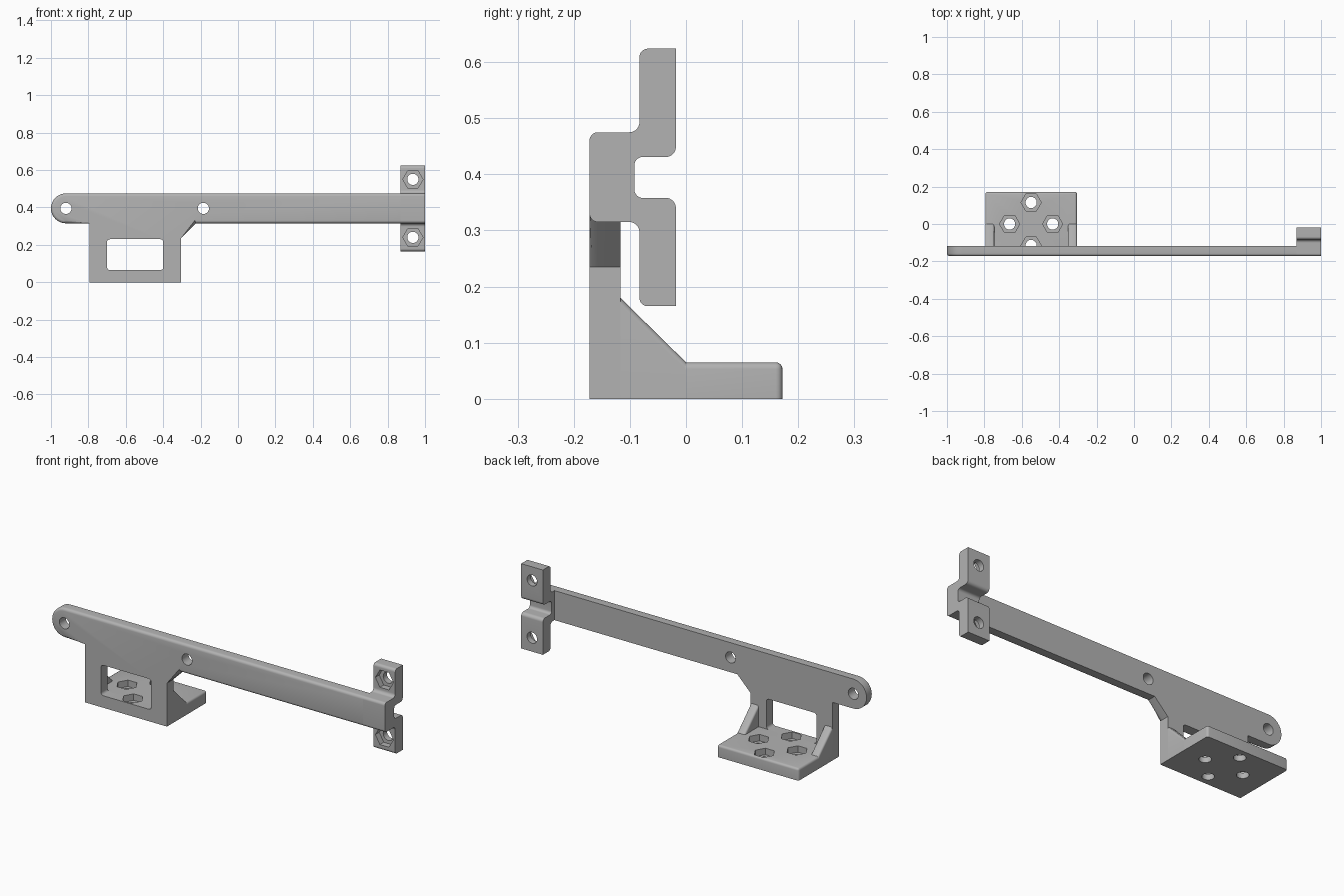
import bpy, bmesh, math
from mathutils import Vector, Matrix

if "Cube" in bpy.data.objects:
    bpy.data.objects.remove(bpy.data.objects["Cube"], do_unlink=True)

GREY = 0.45
FRONT, BACK, WALL = -0.172, 0.172, -0.117
LEFT, RIGHT, BASE = -0.795, -0.305, 0.065
LOW, HIGH, MID = 0.315, 0.475, 0.395

mat = bpy.data.materials.new("plain grey")
mat.use_nodes = True
mat.diffuse_color = (GREY, GREY, GREY, 1)
mat.node_tree.nodes["Principled BSDF"].inputs["Base Color"].default_value = (GREY, GREY, GREY, 1)


def rounded(corners, steps=8):
    """Outline from (a, b, radius) corners, each corner filleted."""
    out = []
    for i, (a, b, r) in enumerate(corners):
        p = Vector((a, b, 0))
        if r == 0:
            out.append(p)
            continue
        prev, nxt = corners[i - 1], corners[(i + 1) % len(corners)]
        u = (Vector((prev[0], prev[1], 0)) - p).normalized()
        v = (Vector((nxt[0], nxt[1], 0)) - p).normalized()
        half = u.angle(v) / 2
        c = p + (u + v).normalized() * r / math.sin(half)
        t = r / math.tan(half)
        s, e = (p + u * t - c).normalized(), (p + v * t - c).normalized()
        out += [c + s.slerp(e, k / steps) * r for k in range(steps + 1)]
    return out


def place(p, axis, t):
    return {"x": (t, p.x, p.y), "y": (p.x, t, p.y), "z": (p.x, p.y, t)}[axis]


def prism(name, corners, axis, lo, hi, soft=None, size=0.01):
    """Extrude an outline along an axis and round the edges chosen by soft."""
    bm = bmesh.new()
    pts = rounded(corners)
    face = bm.faces.new([bm.verts.new(place(p, axis, lo)) for p in pts])
    ext = bmesh.ops.extrude_face_region(bm, geom=[face])
    shift = Vector(place(Vector((0, 0, 0)), axis, hi - lo))
    bmesh.ops.translate(bm, vec=shift,
                        verts=[g for g in ext["geom"] if isinstance(g, bmesh.types.BMVert)])
    bmesh.ops.remove_doubles(bm, verts=bm.verts, dist=1e-4)
    bmesh.ops.recalc_face_normals(bm, faces=bm.faces)
    if soft:
        edges = [e for e in bm.edges if soft(*[v.co for v in e.verts])]
        bmesh.ops.bevel(bm, geom=edges, offset=size, segments=4, profile=0.5, affect="EDGES")
    return finish(name, bm)


def finish(name, bm):
    mesh = bpy.data.meshes.new(name)
    bm.to_mesh(mesh)
    bm.free()
    mesh.materials.append(mat)
    obj = bpy.data.objects.new(name, mesh)
    bpy.context.collection.objects.link(obj)
    return obj


def bore(center, axis, radius, depth, sides=32):
    """Round or six-sided cutter centred on a point."""
    bm = bmesh.new()
    turn = Matrix.Rotation(math.pi / 2, 4, "X") if axis == "y" else Matrix()
    # a six-sided cutter points its corners along x
    spin = Matrix.Rotation(math.pi / 6 if sides == 6 else 0, 4, "Z")
    bmesh.ops.create_cone(bm, cap_ends=True, segments=sides, radius1=radius, radius2=radius,
                          depth=depth, matrix=Matrix.Translation(center) @ turn @ spin)
    bmesh.ops.recalc_face_normals(bm, faces=bm.faces)
    return finish("cutter", bm)


def activate(obj):
    bpy.ops.object.select_all(action="DESELECT")
    obj.select_set(True)
    bpy.context.view_layer.objects.active = obj


def cut(obj, cutters):
    activate(obj)
    for c in cutters:
        mod = obj.modifiers.new("cut", "BOOLEAN")
        mod.operation, mod.solver, mod.object = "DIFFERENCE", "EXACT", c
        bpy.ops.object.modifier_apply(modifier=mod.name)


# Long arm with its rounded end and the hanging back wall
arm = prism("arm_and_wall",
            [(-1, LOW, 0.08), (-1, HIGH, 0.08), (0.87, HIGH, 0), (0.87, LOW, 0),
             (-0.225, LOW, 0), (RIGHT, 0.235, 0), (RIGHT, 0, 0), (LEFT, 0, 0), (LEFT, LOW, 0)],
            "y", FRONT, WALL,
            lambda a, b: a.y < WALL - 0.01 and b.y < WALL - 0.01
            and a.z + b.z > 0.4 and min(a.x, b.x) < 0.86, 0.015)

# Base plate, rounded on its top sides, back edge and back corners
base = prism("base_plate", [(LEFT, WALL, 0), (RIGHT, WALL, 0), (RIGHT, BACK, 0), (LEFT, BACK, 0)],
             "z", 0, BASE,
             lambda a, b: max(a.y, b.y) > 0 and max(a.z, b.z) > 0.01
             and (min(a.z, b.z) > 0.01 or min(a.y, b.y) > 0), 0.012)

# Sloping braces on both sides of the base
braces = [prism(side + "_brace", [(WALL, 0, 0), (WALL, 0.18, 0), (0, BASE, 0), (0, 0, 0)],
                "x", x, x + 0.048,
                lambda a, b: abs(a.x - b.x) < 1e-4 and abs(a.y - b.y) > 0.05
                and abs(a.z - b.z) > 0.05)
          for side, x in (("right", LEFT), ("left", RIGHT - 0.048))]

# Stepped end bracket with two pads
bracket = prism("end_bracket",
                [(FRONT, LOW, 0.015), (FRONT, HIGH, 0.015), (-0.083, HIGH, 0.018),
                 (-0.083, 0.624, 0.015), (-0.018, 0.624, 0), (-0.018, 0.431, 0.018),
                 (-0.092, 0.431, 0.015), (-0.092, 0.358, 0.015), (-0.018, 0.358, 0.018),
                 (-0.018, 0.165, 0), (-0.083, 0.165, 0.015), (-0.083, LOW, 0.018)],
                "x", 0.87, 1)

# Window and screw holes
window = prism("cutter", [(-0.7, BASE, 0.015), (-0.4, BASE, 0.015),
                          (-0.4, 0.23, 0.015), (-0.7, 0.23, 0.015)], "y", -0.3, -0.1)
arm_holes = [bore((x, -0.15, MID), "y", 0.03, 0.2) for x in (-0.92, -0.185)]
base_holes = []
for x, y in ((-0.665, 0), (-0.435, 0), (-0.55, 0.115), (-0.55, -0.115)):
    base_holes += [bore((x, y, 0), "z", 0.03, 0.2),
                   bore((x, y, 0.08), "z", 0.054, 0.1, 6)]
pad_holes = []
for z in (0.55, 0.24):
    pad_holes += [bore((0.935, -0.05, z), "y", 0.03, 0.2),
                  bore((0.935, -0.1, z), "y", 0.054, 0.1, 6)]

cut(arm, [window] + arm_holes + base_holes[-2:])
cut(base, base_holes)
cut(bracket, pad_holes)
for c in [window] + arm_holes + base_holes + pad_holes:
    bpy.data.objects.remove(c, do_unlink=True)

for part in [arm, base, bracket] + braces:
    activate(part)
    bpy.ops.object.shade_smooth_by_angle(angle=math.radians(35))
